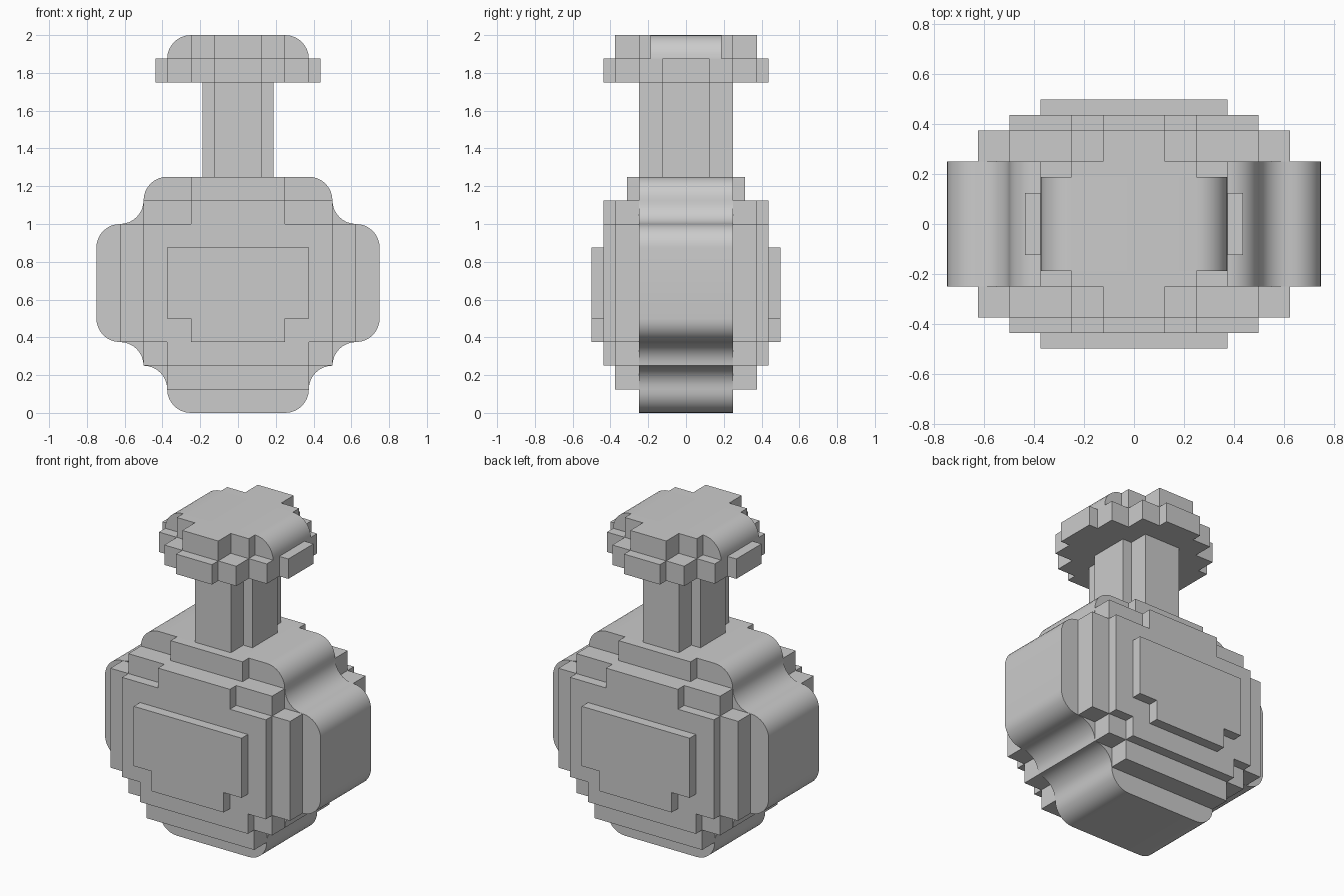
import bpy, bmesh, math

if "Cube" in bpy.data.objects:
    bpy.data.objects.remove(bpy.data.objects["Cube"])


def prism(name, outline, axis, lo, hi, mirror=False, smooth=False):
    """Extrude a closed 2D outline along y (outline is x,z) or z (outline is x,y)."""
    place = (lambda p, d: (p[0], d, p[1])) if axis == 'y' else (lambda p, d: (p[0], p[1], d))
    bm = bmesh.new()
    face = bm.faces.new([bm.verts.new(place(p, lo)) for p in outline])
    ext = bmesh.ops.extrude_face_region(bm, geom=[face], use_keep_orig=True)
    top = [v for v in ext['geom'] if isinstance(v, bmesh.types.BMVert)]
    bmesh.ops.translate(bm, verts=top, vec=(0, hi - lo, 0) if axis == 'y' else (0, 0, hi - lo))
    bmesh.ops.recalc_face_normals(bm, faces=bm.faces)
    me = bpy.data.meshes.new(name)
    bm.to_mesh(me)
    bm.free()
    ob = bpy.data.objects.new(name, me)
    bpy.context.collection.objects.link(ob)
    if mirror:
        m = ob.modifiers.new("front_to_back", 'MIRROR')
        m.use_axis = (False, True, False)
        m.use_mirror_merge = False
    if smooth:
        bpy.ops.object.select_all(action='DESELECT')
        ob.select_set(True)
        bpy.context.view_layer.objects.active = ob
        bpy.ops.object.shade_smooth_by_angle(angle=math.radians(30))
    return ob


def both_sides(right):
    """Complete a right-hand profile with its left-hand reflection."""
    return right + [(-x, z) for x, z in reversed(right)]


def rows(*steps):
    """Stepped outline from rows of (half width, bottom, top), bottom to top."""
    right = []
    for w, lo, hi in steps:
        right += [(w, lo), (w, hi)]
    return both_sides(right)


def arc(cx, cz, a0, a1, r=0.125, n=8):
    return [(cx + r * math.cos(math.radians(a0 + (a1 - a0) * i / n)),
             cz + r * math.sin(math.radians(a0 + (a1 - a0) * i / n))) for i in range(n + 1)]


def chain(*arcs):
    """Join arcs, dropping the shared end points."""
    pts = []
    for a in arcs:
        for p in a:
            if not pts or math.dist(p, pts[-1]) > 1e-5:
                pts.append(p)
    return pts


# Flask body: rounded core slab
core = chain(arc(0.25, 0.125, -90, 0), arc(0.5, 0.125, 180, 90),
             arc(0.625, 0.25, 180, 90), arc(0.625, 0.5, -90, 0),
             arc(0.625, 0.875, 0, 90), arc(0.625, 1.125, 270, 180),
             arc(0.375, 1.125, 0, 90))
prism("body_core", both_sides(core), 'y', -0.25, 0.25, smooth=True)

# Stepped layers on the front and back of the body
prism("shoulder_step", rows((0.25, 1.125, 1.25)), 'y', -0.3125, -0.25, mirror=True)
prism("body_layer_inner",
      rows((0.375, 0.125, 0.25), (0.5, 0.25, 0.375), (0.625, 0.375, 1.0), (0.5, 1.0, 1.125)),
      'y', -0.375, -0.25, mirror=True)
prism("body_layer_middle",
      rows((0.375, 0.25, 0.375), (0.5, 0.375, 1.0), (0.25, 1.0, 1.125)),
      'y', -0.4375, -0.375, mirror=True)
prism("body_layer_outer",
      rows((0.25, 0.375, 0.5), (0.375, 0.5, 0.875)),
      'y', -0.5, -0.4375, mirror=True)

# Neck
prism("neck", rows((0.125, -0.25, -0.125), (0.1875, -0.125, 0.125), (0.125, 0.125, 0.25)),
      'z', 1.25, 1.75)

# Rim flange
prism("rim", rows((0.125, -0.4375, -0.375), (0.25, -0.375, -0.25), (0.375, -0.25, -0.125),
                  (0.4375, -0.125, 0.125), (0.375, 0.125, 0.25), (0.25, 0.25, 0.375),
                  (0.125, 0.375, 0.4375)),
      'z', 1.75, 1.875)

# Cap: rounded core with stepped front and back
cap = [(0.375, 1.875)] + arc(0.25, 1.875, 0, 90)[1:]
prism("cap_core", both_sides(cap), 'y', -0.1875, 0.1875, smooth=True)
prism("cap_step_inner", rows((0.25, 1.875, 2.0)), 'y', -0.25, -0.1875, mirror=True)
prism("cap_step_outer", rows((0.125, 1.875, 2.0)), 'y', -0.375, -0.25, mirror=True)
